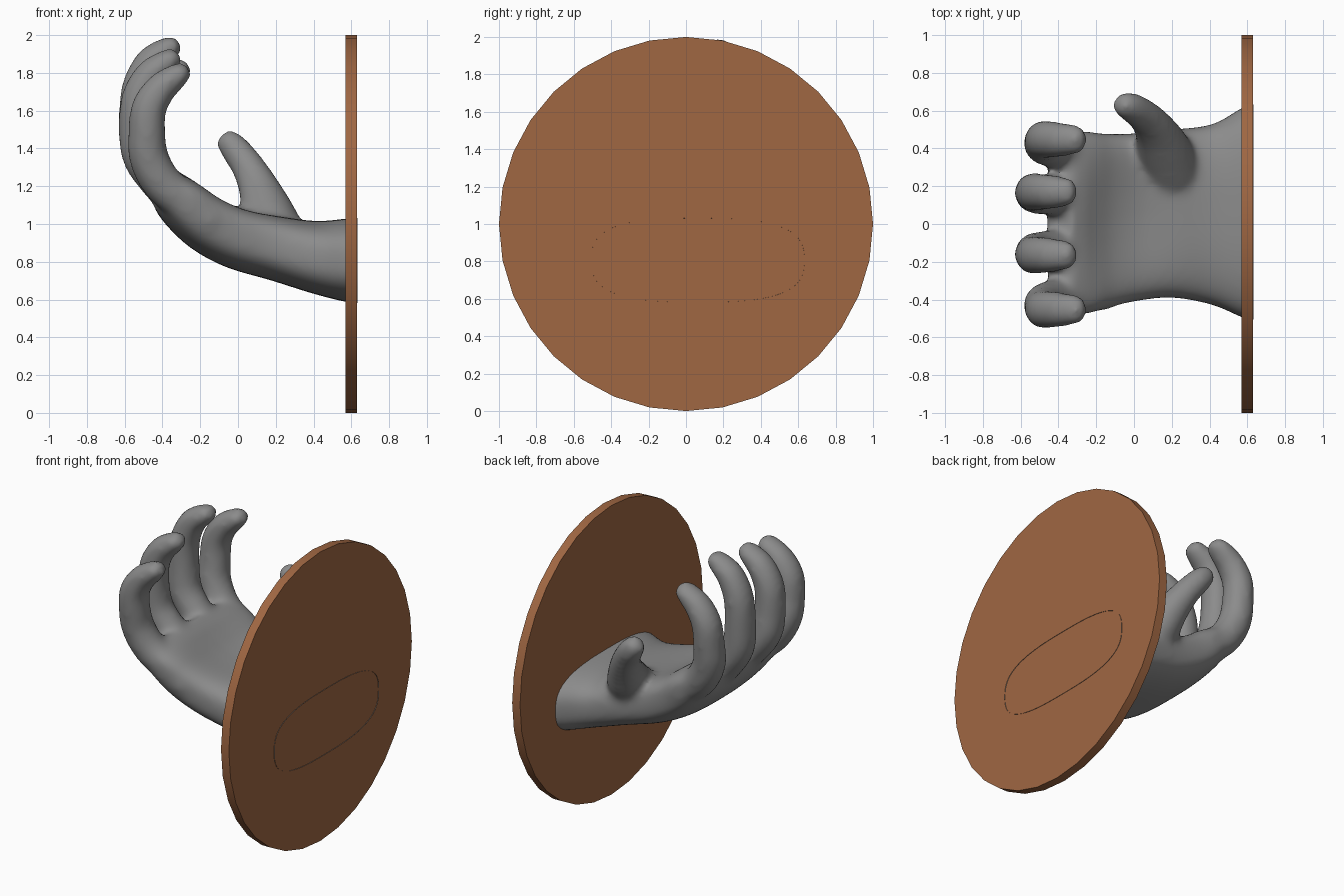
import bpy, bmesh, math
from mathutils import Vector

if "Cube" in bpy.data.objects:
    bpy.data.objects.remove(bpy.data.objects["Cube"])


def material(name, rgb):
    m = bpy.data.materials.new(name)
    m.diffuse_color = (*rgb, 1)
    m.use_nodes = True
    m.node_tree.nodes["Principled BSDF"].inputs["Base Color"].default_value = m.diffuse_color
    return m


GREY = material("hand grey", (0.26, 0.26, 0.26))
BROWN = material("wood brown", (0.35, 0.135, 0.055))


def spline(keys, steps=4):
    """Catmull-Rom interpolation through tuples of numbers."""
    out = []
    for i in range(len(keys) - 1):
        p = [keys[max(0, min(len(keys) - 1, i + k))] for k in (-1, 0, 1, 2)]
        for s in range(steps):
            t = s / steps
            out.append([0.5 * (2 * b + (c - a) * t + (2 * a - 5 * b + 4 * c - d) * t * t
                               + (3 * b - a - 3 * c + d) * t ** 3)
                        for a, b, c, d in zip(*p)])
    out.append(list(keys[-1]))
    return out


def loft(bm, rings):
    """Closed skin through rings of equal length."""
    vs = [[bm.verts.new(p) for p in r] for r in rings]
    n = len(vs[0])
    faces = [bm.faces.new((a[i], a[(i + 1) % n], b[(i + 1) % n], b[i]))
             for a, b in zip(vs, vs[1:]) for i in range(n)]
    for end in (vs[0], vs[-1]):
        c = bm.verts.new(sum((v.co for v in end), Vector()) / n)
        faces += [bm.faces.new((end[i], end[(i + 1) % n], c)) for i in range(n)]
    bmesh.ops.recalc_face_normals(bm, faces=faces)


def digit(bm, keys, widen=0.0):
    """Tapered tube along (x, y, z, radius) keys with a rounded tip, widened in y at the tip."""
    pts = spline(keys)
    end = Vector(pts[-1][:3])
    d = (end - Vector(pts[-2][:3])).normalized()
    r = pts[-1][3]
    for a in (30, 55, 78):
        a = math.radians(a)
        pts.append([*(end + d * r * math.sin(a) * 0.8), r * math.cos(a)])
    rings = []
    for i, p in enumerate(pts):
        t = Vector(pts[min(i + 1, len(pts) - 1)][:3]) - Vector(pts[max(i - 1, 0)][:3])
        t.normalize()
        u = (Vector((0, 1, 0)) - t * t.y).normalized()
        w = t.cross(u)
        u *= 1 + widen * (i / (len(pts) - 1)) ** 3
        rings.append([Vector(p[:3]) + (u * math.cos(a) + w * math.sin(a)) * p[3]
                      for a in (k * math.tau / 16 for k in range(16))])
    loft(bm, rings)


bm = bmesh.new()

# palm and wrist: x, z, half thickness, y min, y max, tilt, hollow
palm = [(0.72, 0.807, 0.224, -0.505, 0.635, 0, 0),
        (0.60, 0.807, 0.224, -0.505, 0.63, 0, 0),
        (0.42, 0.82, 0.195, -0.43, 0.53, 0, 0.0),
        (0.20, 0.885, 0.185, -0.39, 0.50, 8, 0.03),
        (0.00, 0.945, 0.185, -0.41, 0.48, 16, 0.06),
        (-0.15, 1.02, 0.18, -0.445, 0.478, 26, 0.07),
        (-0.26, 1.105, 0.165, -0.475, 0.49, 39, 0.06),
        (-0.34, 1.175, 0.135, -0.48, 0.49, 50, 0.03),
        (-0.395, 1.24, 0.08, -0.46, 0.47, 58, 0.0)]
rings = []
for x, z, h, y0, y1, tilt, hollow in spline(palm):
    t = math.radians(tilt)
    ring = []
    for k in range(48):
        a = k * math.tau / 48
        c, s = math.cos(a), math.sin(a)
        u = math.copysign(abs(c) ** 0.7, c)
        v = math.copysign(abs(s) ** 0.68, s) * h
        if s > 0:
            v -= hollow * (1 - u * u) * s
        ring.append(Vector((x + v * math.sin(t), (y0 + y1) / 2 + u * (y1 - y0) / 2,
                            z + v * math.cos(t))))
    rings.append(ring)
loft(bm, rings)

# four fingers: root y, tip y, x shift, extra height of the upper part, lowered root
PATH = [(-0.13, 1.00, 0.09), (-0.27, 1.105, 0.105), (-0.40, 1.215, 0.108),
        (-0.472, 1.35, 0.106), (-0.482, 1.48, 0.100), (-0.473, 1.61, 0.095),
        (-0.415, 1.71, 0.086), (-0.345, 1.77, 0.073), (-0.30, 1.80, 0.06)]
for yb, yt, dx, dz, drop in ((0.37, 0.447, 0, 0.02, 0.0), (0.14, 0.17, -0.05, 0.14, 0.04),
                             (-0.12, -0.165, -0.05, 0.075, 0.04), (-0.36, -0.453, 0, 0, 0.0)):
    keys = []
    for i, (x, z, r) in enumerate(PATH):
        k = min(1, max(0, (z - 1.2) / 0.2))
        g = min(1, max(0, (z - 1.3) / 0.4))
        y = yb + (yt - yb) * min(1, max(0, i - 0.5) / 4)
        keys.append((x + dx * k, y, z + dz * g - drop * max(0, 1 - i / 2), r))
    digit(bm, keys, 0.35)

# thumb with its fleshy root
digit(bm, [(0.25, 0.12, 0.86, 0.12), (0.20, 0.27, 0.93, 0.16), (0.155, 0.40, 1.06, 0.143),
           (0.11, 0.50, 1.19, 0.110), (0.055, 0.57, 1.30, 0.090), (-0.01, 0.615, 1.39, 0.081),
           (-0.05, 0.63, 1.435, 0.070)])

me = bpy.data.meshes.new("hand")
bm.to_mesh(me)
bm.free()
hand = bpy.data.objects.new("hand", me)
bpy.context.collection.objects.link(hand)

# fuse the parts into one soft skin
rm = hand.modifiers.new("fuse", 'REMESH')
rm.mode = 'VOXEL'
rm.voxel_size = 0.018
sm = hand.modifiers.new("soften", 'SMOOTH')
sm.factor = 0.5
sm.iterations = 18
dg = bpy.context.evaluated_depsgraph_get()
bm = bmesh.new()
bm.from_mesh(hand.evaluated_get(dg).to_mesh())
hand.modifiers.clear()

# open wrist end, just through the back of the plaque
bmesh.ops.bisect_plane(bm, geom=bm.verts[:] + bm.edges[:] + bm.faces[:], dist=1e-5,
                       plane_co=(0.633, 0, 0), plane_no=(1, 0, 0), clear_outer=True)
for f in bm.faces:
    f.smooth = True
    f.material_index = 0
bm.to_mesh(me)
bm.free()
me.materials.append(GREY)

# round wall plaque
bpy.ops.mesh.primitive_cylinder_add(vertices=32, radius=1, depth=0.06, location=(0.6, 0, 1),
                                    rotation=(0, math.pi / 2, 0))
plaque = bpy.context.object
plaque.name = "wall_plaque"
plaque.data.materials.append(BROWN)
bpy.ops.object.shade_smooth_by_angle(angle=math.radians(30))
